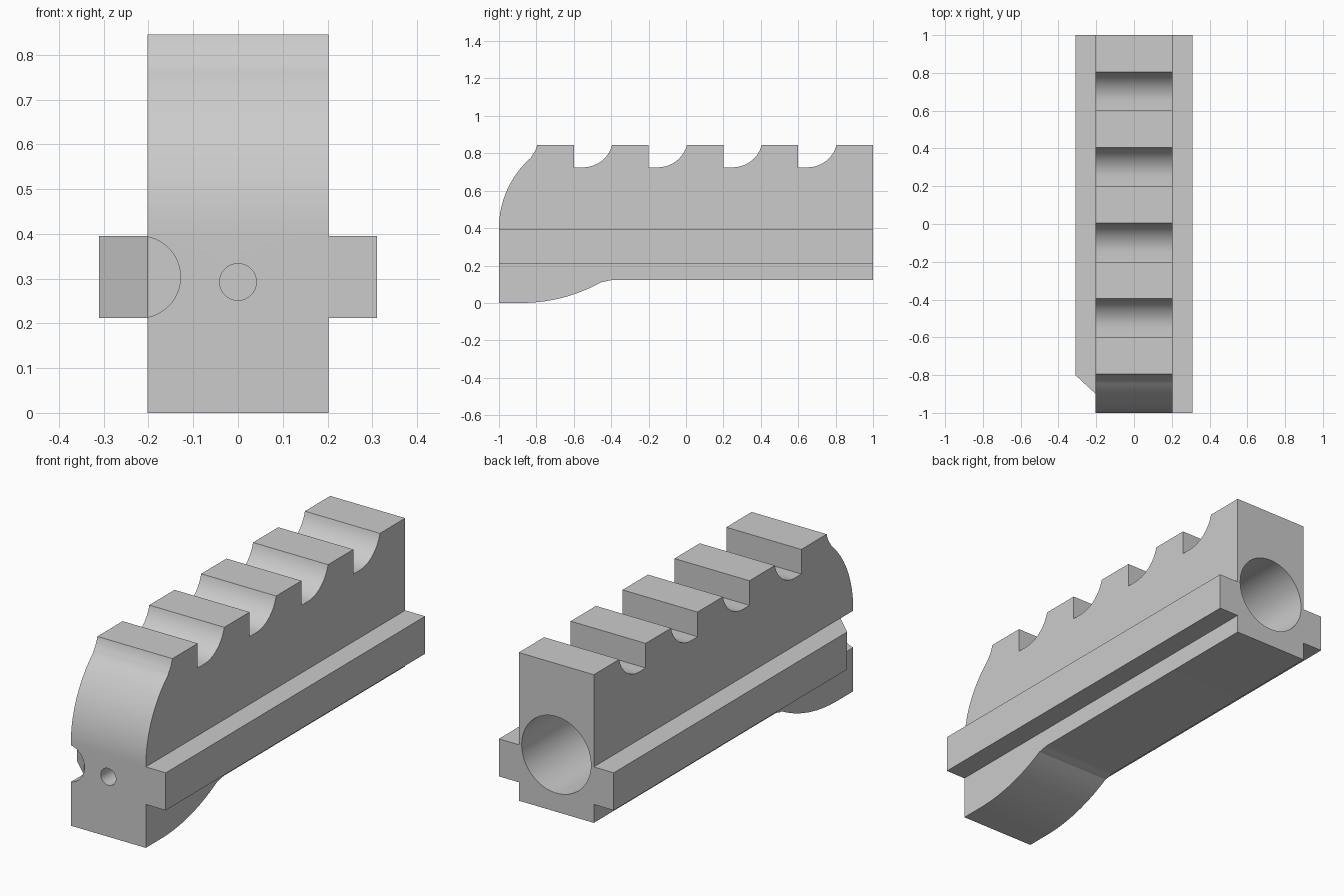
import bpy, bmesh
from math import cos, sin, pi, sqrt, asin, atan2

if "Cube" in bpy.data.objects:
    bpy.data.objects.remove(bpy.data.objects["Cube"])

HALF_W, TOP, BASE = 0.2025, 0.845, 0.122

grey = bpy.data.materials.new("plain_grey")
grey.use_nodes = True
COLOUR = (0.6, 0.6, 0.6, 1)
grey.diffuse_color = COLOUR
grey.node_tree.nodes["Principled BSDF"].inputs["Base Color"].default_value = COLOUR


def prism(name, bottom, offset):
    """Extrude a closed outline of 3D points along an offset."""
    bm = bmesh.new()
    face = bm.faces.new([bm.verts.new(p) for p in bottom])
    moved = bmesh.ops.extrude_face_region(bm, geom=[face])["geom"]
    bmesh.ops.translate(bm, vec=offset, verts=[v for v in moved if isinstance(v, bmesh.types.BMVert)])
    bmesh.ops.recalc_face_normals(bm, faces=bm.faces)
    mesh = bpy.data.meshes.new(name)
    bm.to_mesh(mesh)
    bm.free()
    mesh.materials.append(grey)
    obj = bpy.data.objects.new(name, mesh)
    bpy.context.collection.objects.link(obj)
    return obj


def arc(cy, cz, r, start, end, steps):
    """Points on a circle in the side profile."""
    angles = [start + (end - start) * i / steps for i in range(steps + 1)]
    return [(cy + r * cos(a), cz + r * sin(a)) for a in angles]


def round_bar(name, x, z, r, y0, y1, sides=64):
    ring = [(x + r * cos(2 * pi * i / sides), y0, z + r * sin(2 * pi * i / sides)) for i in range(sides)]
    return prism(name, ring, (0, y1 - y0, 0))


def combine(target, other, operation):
    mod = target.modifiers.new(other.name, "BOOLEAN")
    mod.operation, mod.object, mod.solver = operation, other, "EXACT"
    bpy.context.view_layer.objects.active = target
    bpy.ops.object.modifier_apply(modifier=mod.name)
    bpy.data.objects.remove(other)


# Side profile: rounded nose, then a row of scooped notches along the top
SCOOP_R, SCOOP_Z = 0.16, 0.885
lip = asin((TOP - SCOOP_Z) / SCOOP_R)
meet = (-0.83, 0.4 + sqrt(0.25 - 0.33 ** 2))
meet_angle = atan2(meet[1] - SCOOP_Z, meet[0] + 0.95)

profile = [(-1, 0)]
profile += arc(-0.5, 0.4, 0.5, pi, pi - asin((meet[1] - 0.4) / 0.5), 20)
profile += arc(-0.95, SCOOP_Z, SCOOP_R, meet_angle, lip, 6)[1:]
for k in range(4):
    wall = -0.6 + 0.4 * k
    profile += [(wall, TOP), (wall, 0.725)]
    profile += arc(wall + 0.05, SCOOP_Z, SCOOP_R, -pi / 2, lip, 14)
profile += [(1, TOP), (1, BASE)]

# Underside: flat run, short blend, then the long curved foot
profile += [(-0.39, BASE), (-0.405, 0.121), (-0.42, 0.118), (-0.435, 0.1135)]
profile += arc(-0.88, 0.88, 0.88, -pi / 2 + asin(0.43 / 0.88), -pi / 2, 14)

body = prism("notched_body", [(-HALF_W, y, z) for y, z in profile], (2 * HALF_W, 0, 0))

# Side rails: the left one runs full length, the right one has a bevelled front end
RAIL_Z, RAIL_H, RAIL_X = 0.212, 0.183, 0.31
INNER = HALF_W - 0.01
left_rail = [(INNER, -1), (RAIL_X, -1), (RAIL_X, 1), (INNER, 1)]
right_rail = [(-INNER, -0.89), (-HALF_W, -0.9), (-RAIL_X, -0.8), (-RAIL_X, 1), (-INNER, 1)]
for name, outline in (("left_rail", left_rail), ("right_rail", right_rail)):
    rail = prism(name, [(x, y, RAIL_Z) for x, y in outline], (0, 0, RAIL_H))
    combine(body, rail, "UNION")

# Rear bore, small front hole and the round pocket ahead of the bevelled rail
combine(body, round_bar("rear_bore", 0, 0.4, 0.187, -0.6, 1.1), "DIFFERENCE")
combine(body, round_bar("front_hole", 0, 0.2925, 0.041, -1.1, -0.8, 32), "DIFFERENCE")
combine(body, round_bar("front_pocket", -0.22, 0.3035, 0.0915, -1.1, -0.9), "DIFFERENCE")

# Smooth the curves and keep the machined edges sharp
bpy.ops.object.select_all(action="DESELECT")
body.select_set(True)
bpy.context.view_layer.objects.active = body
bpy.ops.object.shade_smooth_by_angle(angle=pi / 9)
